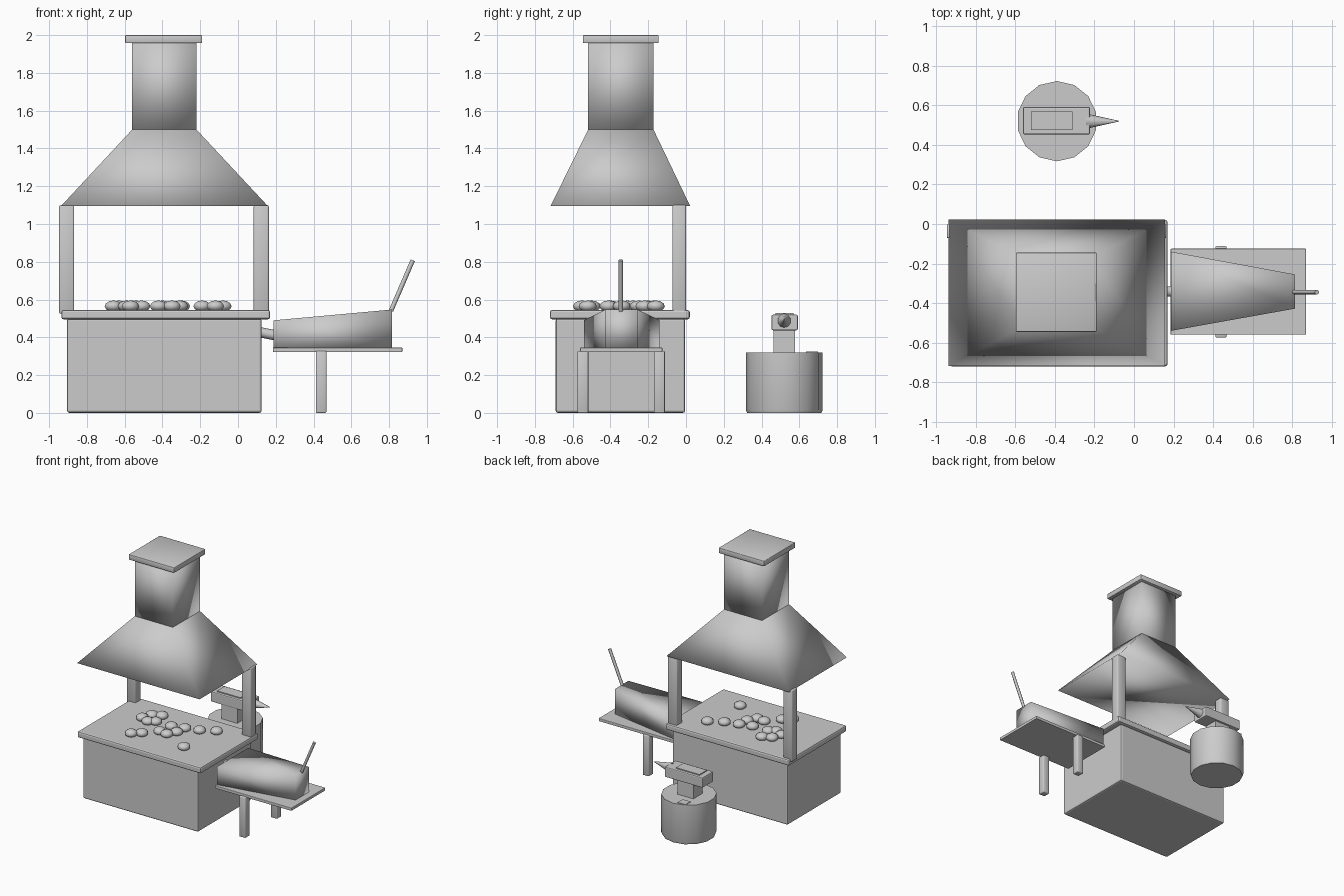
import bpy, bmesh, math
from mathutils import Vector

if "Cube" in bpy.data.objects:
    bpy.data.objects.remove(bpy.data.objects["Cube"])

grey = bpy.data.materials.new("plain_grey")
grey.diffuse_color = (0.6, 0.6, 0.6, 1)
grey.use_nodes = True
grey.node_tree.nodes["Principled BSDF"].inputs["Base Color"].default_value = grey.diffuse_color


def finish(name, bm, smooth=False, bevel=0):
    """Turn a bmesh into an object, with optional bevel and smooth shading."""
    if bevel:
        bmesh.ops.bevel(bm, geom=bm.edges[:], offset=bevel, segments=2,
                        profile=0.5, affect='EDGES')
    bmesh.ops.recalc_face_normals(bm, faces=bm.faces[:])
    for f in bm.faces:
        f.smooth = smooth
    me = bpy.data.meshes.new(name)
    bm.to_mesh(me)
    bm.free()
    me.materials.append(grey)
    ob = bpy.data.objects.new(name, me)
    bpy.context.collection.objects.link(ob)
    return ob


def box(name, x, y, z, bevel=0, smooth=False):
    """Box from (min, max) ranges."""
    bm = bmesh.new()
    bmesh.ops.create_cube(bm, size=1)
    for v in bm.verts:
        v.co = [r[0] if c < 0 else r[1] for c, r in zip(v.co, (x, y, z))]
    return finish(name, bm, smooth, bevel)


def loft(name, rings, smooth=False):
    """Closed solid through rings with equal point counts."""
    bm = bmesh.new()
    vs = [[bm.verts.new(p) for p in r] for r in rings]
    n = len(vs[0])
    for a, b in zip(vs, vs[1:]):
        for i in range(n):
            j = (i + 1) % n
            bm.faces.new((a[i], a[j], b[j], b[i]))
    bm.faces.new(vs[0][::-1])
    bm.faces.new(vs[-1])
    return finish(name, bm, smooth)


def rect(x0, x1, y0, y1, z):
    return [(x0, y0, z), (x1, y0, z), (x1, y1, z), (x0, y1, z)]


def rod(name, a, b, r1, r2, sides):
    """Tapered rod between two points."""
    a, b = Vector(a), Vector(b)
    bm = bmesh.new()
    bmesh.ops.create_cone(bm, cap_ends=True, segments=sides, radius1=r1,
                          radius2=r2, depth=(b - a).length)
    rot = (b - a).to_track_quat('Z', 'Y')
    for v in bm.verts:
        v.co = rot @ v.co + (a + b) / 2
    ob = finish(name, bm)
    bpy.context.view_layer.objects.active = ob
    bpy.ops.object.select_all(action='DESELECT')
    ob.select_set(True)
    bpy.ops.object.shade_smooth_by_angle(angle=math.radians(50))
    return ob


# Forge hearth
box("hearth_base", (-0.905, 0.125), (-0.69, -0.005), (0, 0.5), 0.012)
box("hearth_slab", (-0.935, 0.17), (-0.72, 0.02), (0.495, 0.545), 0.012)

# Posts carrying the hood
for side, x in (("left", -0.947), ("right", 0.083)):
    box(side + "_post", (x, x + 0.08), (-0.072, 0.0), (0.525, 1.1), 0.008, True)

# Hood, chimney and cap
loft("hood", [rect(-0.937, 0.158, -0.717, 0.022, 1.095),
              rect(-0.56, -0.22, -0.518, -0.172, 1.5)], True)
loft("chimney", [rect(-0.56, -0.22, -0.518, -0.172, 1.5),
                 rect(-0.56, -0.22, -0.518, -0.172, 1.97)], True)
box("chimney_cap", (-0.597, -0.19), (-0.545, -0.145), (1.957, 2.0), 0.004, True)

# Coals: flattened low-poly spheres
coals = [(-.66, -.28), (-.63, -.20), (-.56, -.17), (-.59, -.31), (-.54, -.28),
         (-.57, -.55), (-.51, -.50), (-.42, -.40), (-.35, -.41), (-.40, -.28),
         (-.30, -.25), (-.31, -.34), (-.19, -.22), (-.08, -.16), (-.12, -.52)]
for i, (x, y) in enumerate(coals):
    bm = bmesh.new()
    bmesh.ops.create_uvsphere(bm, u_segments=10, v_segments=6, radius=1)
    for v in bm.verts:
        v.co = (x + v.co.x * 0.048, y + v.co.y * 0.048, 0.565 + v.co.z * 0.03)
    finish("coal_%d" % i, bm, True)

# Bellows: board, tapered bag, nozzle, handle and legs
box("bellows_board", (0.185, 0.87), (-0.56, -0.125), (0.322, 0.346), 0.004)
loft("bellows_bag", [
    [(0.188, -0.54, 0.34), (0.188, -0.14, 0.34), (0.188, -0.14, 0.49), (0.188, -0.54, 0.49)],
    [(0.815, -0.428, 0.34), (0.815, -0.255, 0.34), (0.815, -0.255, 0.547), (0.815, -0.428, 0.547)]],
    True)
rod("bellows_nozzle", (0.1, -0.342, 0.43), (0.2, -0.342, 0.41), 0.027, 0.027, 10)
rod("bellows_handle", (0.81, -0.345, 0.54), (0.925, -0.345, 0.808), 0.012, 0.012, 8)
for side, y in (("front", -0.575), ("back", -0.17)):
    box(side + "_bellows_leg", (0.412, 0.468), (y, y + 0.058), (0, 0.328), 0.006, True)

# Stump with rounded foot
def circle(r, z, n=14):
    return [(-0.39 + r * math.cos(math.tau * (i + .5) / n),
             0.52 + r * math.sin(math.tau * (i + .5) / n), z) for i in range(n)]


stump = loft("stump", [circle(0.197, 0), circle(0.203, 0.015), circle(0.203, 0.32)])
bpy.context.view_layer.objects.active = stump
bpy.ops.object.select_all(action='DESELECT')
stump.select_set(True)
bpy.ops.object.shade_smooth_by_angle(angle=math.radians(50))
box("stump_chip", (-0.485, -0.415), (0.635, 0.70), (0.317, 0.325))

# Anvil
box("anvil_waist", (-0.47, -0.33), (0.462, 0.577), (0.31, 0.45))
box("anvil_body", (-0.562, -0.222), (0.453, 0.592), (0.437, 0.52), 0.008)
box("anvil_face_plate", (-0.52, -0.31), (0.475, 0.57), (0.51, 0.528))
rod("anvil_horn", (-0.24, 0.52, 0.487), (-0.077, 0.52, 0.495), 0.04, 0.002, 10)
